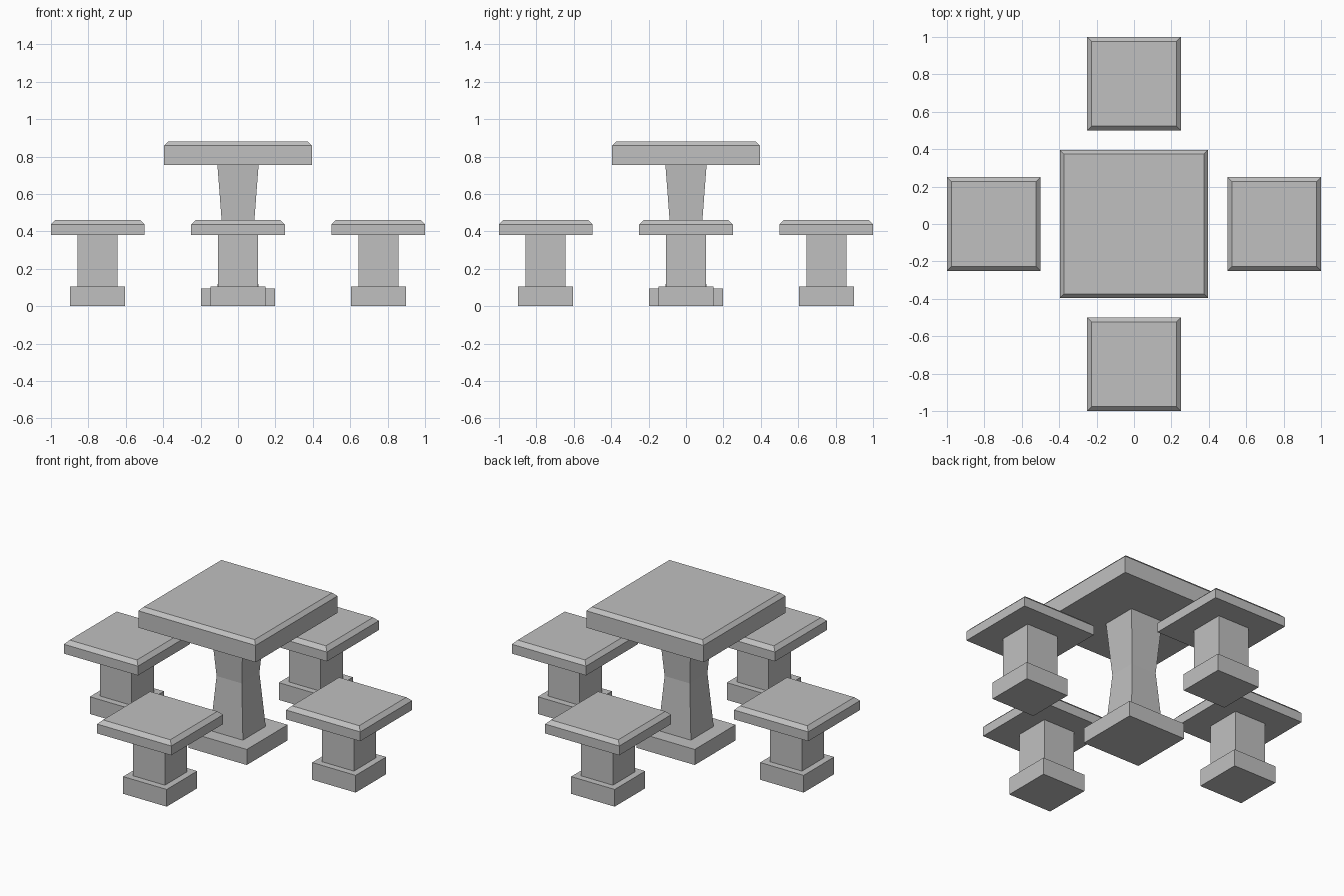
import bpy
import bmesh

cube = bpy.data.objects.get("Cube")
if cube:
    bpy.data.objects.remove(cube, do_unlink=True)

stone = bpy.data.materials.new("grey_stone")
stone.use_nodes = True
colour = (0.53, 0.53, 0.53, 1)
stone.diffuse_color = colour
stone.node_tree.nodes["Principled BSDF"].inputs["Base Color"].default_value = colour


def square_block(name, profile, x=0, y=0):
    """Closed square solid lofted through (half width, height) pairs."""
    bm = bmesh.new()
    rings = [[bm.verts.new((sx * h, sy * h, z))
              for sx, sy in ((-1, -1), (1, -1), (1, 1), (-1, 1))]
             for h, z in profile]
    bm.faces.new(rings[0][::-1])
    bm.faces.new(rings[-1])
    for low, high in zip(rings, rings[1:]):
        for i in range(4):
            j = (i + 1) % 4
            bm.faces.new((low[i], low[j], high[j], high[i]))
    mesh = bpy.data.meshes.new(name)
    bm.to_mesh(mesh)
    bm.free()
    mesh.materials.append(stone)
    obj = bpy.data.objects.new(name, mesh)
    obj.location = (x, y, 0)
    bpy.context.collection.objects.link(obj)


# Table: plinth, waisted pedestal, chamfered slab
square_block("table_base", [(0.197, 0), (0.197, 0.095)])
square_block("table_pedestal", [(0.11, 0.095), (0.085, 0.425), (0.11, 0.755)])
square_block("table_top", [(0.395, 0.755), (0.395, 0.858), (0.374, 0.88)])

# Four stools around the table
for side, x, y in (("left", 1, 0), ("right", -1, 0), ("front", 0, -1), ("back", 0, 1)):
    place = (x * 0.75, y * 0.75)
    square_block(side + "_stool_base", [(0.147, 0), (0.147, 0.105)], *place)
    square_block(side + "_stool_stem", [(0.107, 0.105), (0.107, 0.38)], *place)
    square_block(side + "_stool_seat", [(0.25, 0.38), (0.25, 0.437), (0.227, 0.46)], *place)
